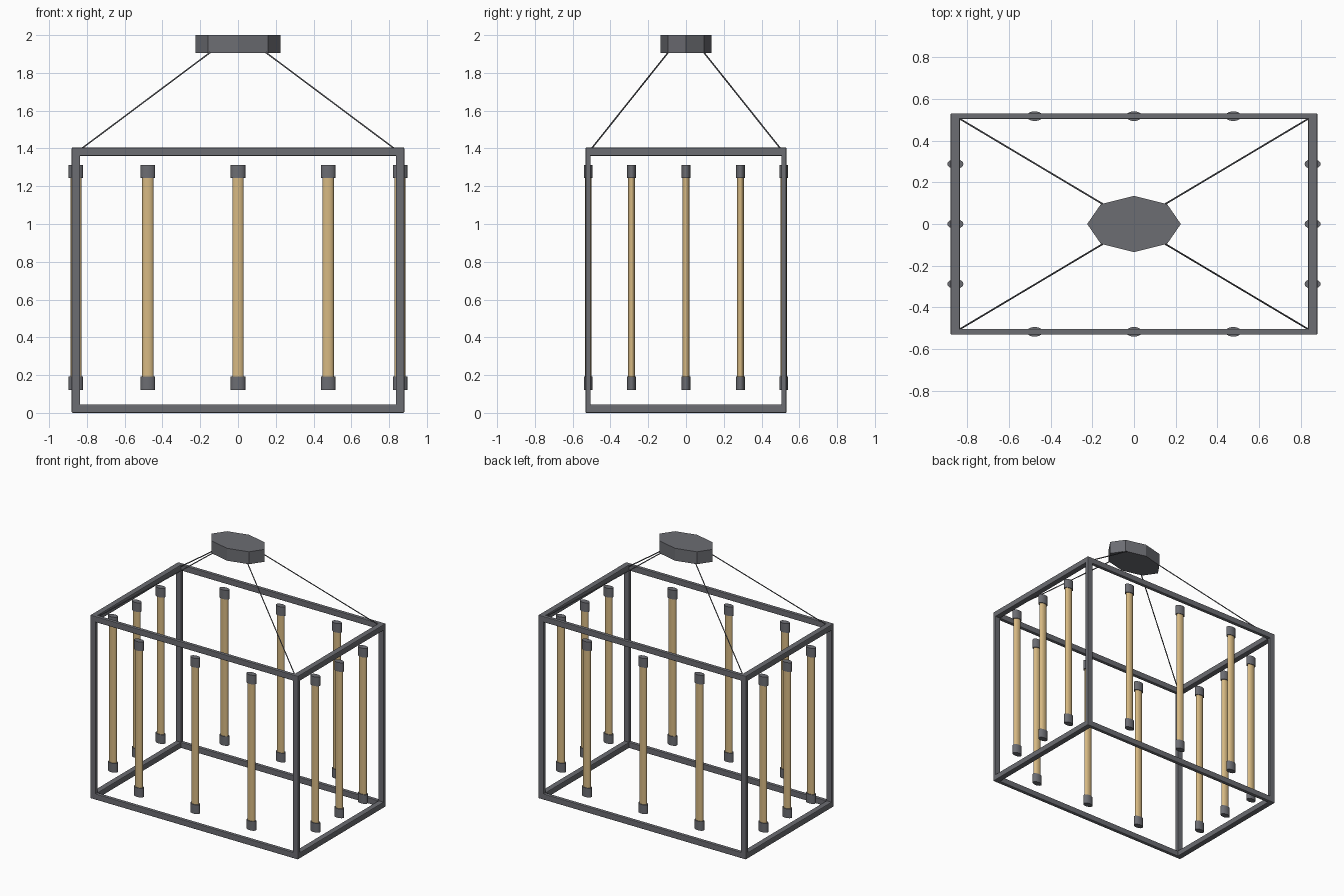
import bpy
import bmesh
import math
from mathutils import Vector

cube = bpy.data.objects.get("Cube")
if cube:
    bpy.data.objects.remove(cube, do_unlink=True)

SQUASH = 0.6            # the whole lamp is narrower from front to back
BAR = 0.045             # frame bar thickness
FX, FY = 0.858, 0.518   # frame corner centre lines
HEIGHT = 1.405          # frame height


def make_material(name, rgb):
    mat = bpy.data.materials.new(name)
    mat.use_nodes = True
    mat.diffuse_color = (*rgb, 1)
    mat.node_tree.nodes["Principled BSDF"].inputs["Base Color"].default_value = (*rgb, 1)
    return mat


metal = make_material("dark grey metal", (0.15, 0.153, 0.17))
amber = make_material("warm tan glass", (0.68, 0.485, 0.225))


def finish(name, bm, mat, smooth=False):
    mesh = bpy.data.meshes.new(name)
    bm.to_mesh(mesh)
    bm.free()
    mesh.materials.append(mat)
    obj = bpy.data.objects.new(name, mesh)
    bpy.context.collection.objects.link(obj)
    if smooth:
        bpy.ops.object.select_all(action="DESELECT")
        obj.select_set(True)
        bpy.context.view_layer.objects.active = obj
        bpy.ops.object.shade_smooth_by_angle(angle=math.radians(45))
    return obj


def bar(name, centre, size):
    # Square bar with softened edges, squashed front to back
    bm = bmesh.new()
    bmesh.ops.create_cube(bm, size=1)
    bmesh.ops.scale(bm, vec=size, verts=bm.verts)
    bmesh.ops.bevel(bm, geom=bm.edges[:], offset=0.006, segments=2,
                    profile=0.5, affect="EDGES")
    bmesh.ops.scale(bm, vec=(1, SQUASH, 1), verts=bm.verts)
    bmesh.ops.translate(bm, vec=centre, verts=bm.verts)
    finish(name, bm, metal)


def drum(name, x, y, bottom, top, radius, sides, mat, smooth=True):
    # Upright cylinder with an oval cross-section
    bm = bmesh.new()
    bmesh.ops.create_cone(bm, cap_ends=True, segments=sides, radius1=radius,
                          radius2=radius, depth=top - bottom)
    bmesh.ops.scale(bm, vec=(1, SQUASH, 1), verts=bm.verts)
    bmesh.ops.translate(bm, vec=(x, y, (bottom + top) / 2), verts=bm.verts)
    finish(name, bm, mat, smooth)


def wire(name, start, end, radius):
    start, end = Vector(start), Vector(end)
    span = end - start
    bm = bmesh.new()
    bmesh.ops.create_cone(bm, cap_ends=True, segments=8, radius1=radius,
                          radius2=radius, depth=span.length)
    bmesh.ops.rotate(bm, matrix=span.to_track_quat("Z", "Y").to_matrix(), verts=bm.verts)
    bmesh.ops.translate(bm, vec=(start + end) / 2, verts=bm.verts)
    finish(name, bm, metal, True)


# Frame rails, front/back and left/right, at bottom and top
for level, z in (("bottom", BAR / 2), ("top", HEIGHT - BAR / 2)):
    for s, side in ((-1, "front"), (1, "back")):
        bar(f"{level}_{side}_rail", (0, s * FY, z), (2 * FX + 0.02, BAR, BAR))
    for s, side in ((-1, "right"), (1, "left")):
        bar(f"{level}_{side}_rail", (s * FX, 0, z), (BAR, 2 * FY / SQUASH + 0.02, BAR))

# Corner posts and the suspension wires above them
for sx, side in ((-1, "right"), (1, "left")):
    for sy, end in ((-1, "front"), (1, "back")):
        bar(f"{end}_{side}_post", (sx * FX, sy * FY, HEIGHT / 2), (BAR, BAR, HEIGHT))
        wire(f"{end}_{side}_wire", (sx * FX, sy * FY, 1.377),
             (sx * 0.145, sy * 0.093, 1.91), 0.004)

# Ceiling canopy
drum("ceiling_canopy", 0, 0, 1.905, 2.0, 0.225, 8, metal, smooth=False)

# Hanging tubes with end caps, three on each side of the frame
places = []
for s in (-1, 1):
    for step in (-1, 0, 1):
        places.append((step * 0.477, s * FY))
        places.append((s * FX, step * 0.288))
for i, (x, y) in enumerate(places, 1):
    drum(f"lamp_tube_{i}", x, y, 0.15, 1.29, 0.03, 20, amber)
    drum(f"lower_cap_{i}", x, y, 0.122, 0.192, 0.0385, 20, metal)
    drum(f"upper_cap_{i}", x, y, 1.243, 1.313, 0.0385, 20, metal)
